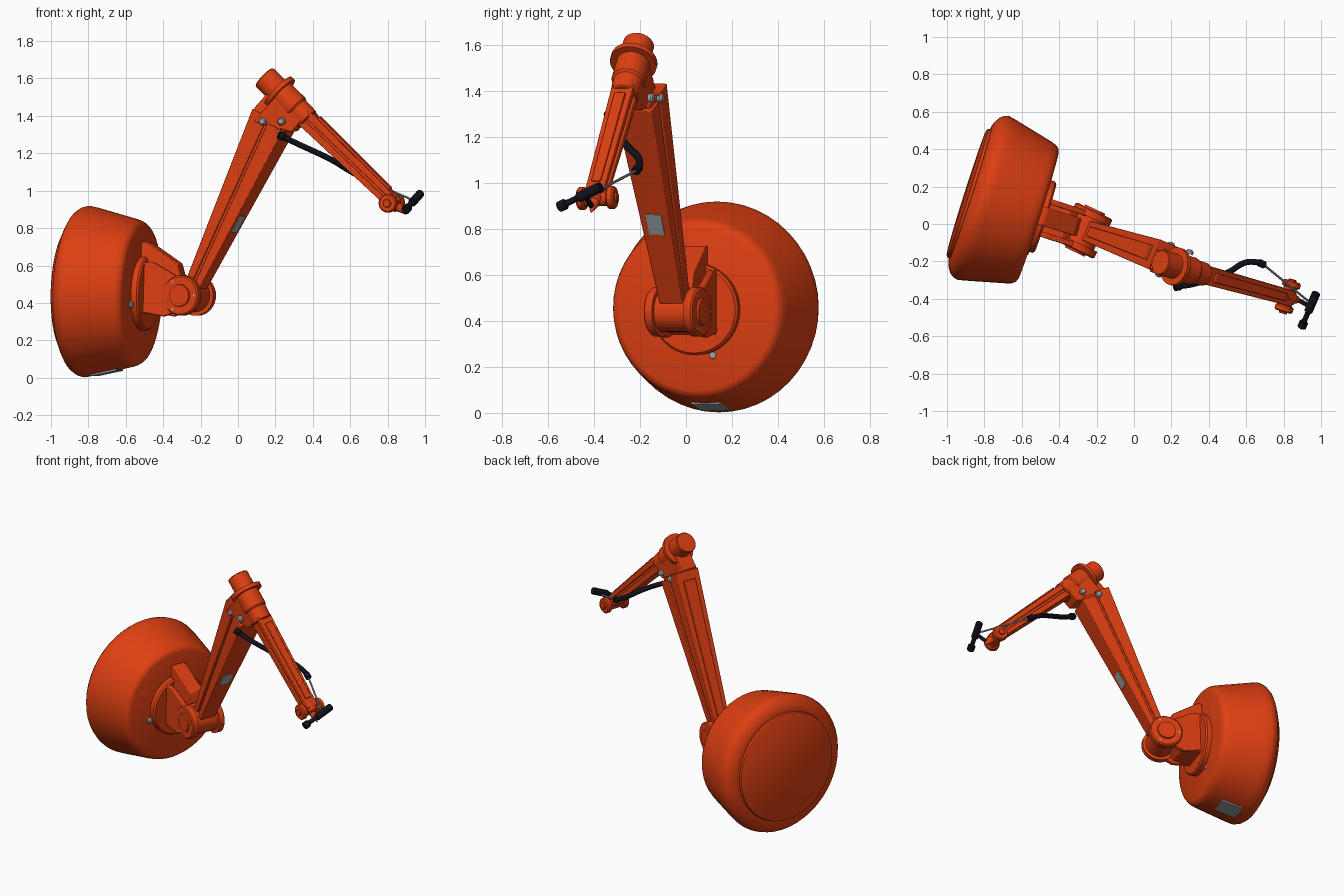
import bpy, bmesh, math
from mathutils import Vector, Matrix

if "Cube" in bpy.data.objects:
    bpy.data.objects.remove(bpy.data.objects["Cube"])

V = Vector

def material(name, rgb):
    m = bpy.data.materials.new(name)
    m.diffuse_color = (*rgb, 1)
    m.use_nodes = True
    m.node_tree.nodes["Principled BSDF"].inputs["Base Color"].default_value = m.diffuse_color
    return m

ORANGE = material("orange_paint", (0.73, 0.05, 0.006))
BLACK = material("black_rubber", (0.006, 0.006, 0.012))
STEEL = material("steel", (0.35, 0.37, 0.39))

def frame(o, x, y):
    """Local frame: X along x, Y close to y."""
    x = V(x).normalized()
    z = x.cross(V(y)).normalized()
    y = z.cross(x)
    m = Matrix((x, y, z)).transposed().to_4x4()
    m.translation = V(o)
    return m

def finish(name, bm, M, mat, bevel=0.0):
    bmesh.ops.recalc_face_normals(bm, faces=bm.faces)
    me = bpy.data.meshes.new(name)
    bm.to_mesh(me)
    bm.free()
    ob = bpy.data.objects.new(name, me)
    bpy.context.collection.objects.link(ob)
    ob.matrix_world = M
    me.materials.append(mat)
    if bevel:
        b = ob.modifiers.new("bevel", 'BEVEL')
        b.width, b.segments = bevel, 2
    bpy.ops.object.select_all(action='DESELECT')
    ob.select_set(True)
    bpy.context.view_layer.objects.active = ob
    bpy.ops.object.shade_smooth_by_angle(angle=math.radians(32))
    return ob

def lathe(name, M, prof, mat=ORANGE, n=32):
    """Spin (x, radius) points around local X."""
    bm = bmesh.new()
    vs = [bm.verts.new((u, 0, r)) for u, r in prof]
    es = [bm.edges.new(p) for p in zip(vs, vs[1:])]
    bmesh.ops.spin(bm, geom=vs + es, cent=(0, 0, 0), axis=(1, 0, 0),
                   angle=math.tau, steps=n)
    bmesh.ops.remove_doubles(bm, verts=bm.verts, dist=1e-5)
    return finish(name, bm, M, mat)

def rod(name, a, b, r, mat=ORANGE, n=24):
    d = V(b) - V(a)
    hint = (0, 0, 1) if abs(d.normalized().z) < 0.9 else (0, 1, 0)
    L = d.length
    c = min(r * 0.2, L * 0.2)
    return lathe(name, frame(a, d, hint), [(0, 0), (0, r - c), (c, r), (L - c, r), (L, r - c), (L, 0)], mat, n)

def taper(name, M, x0, e0, x1, e1, mat=ORANGE, bevel=0.004):
    """Tapered box; each end is (half width, z low, z high)."""
    bm = bmesh.new()
    rings = []
    for x, (h, lo, hi) in ((x0, e0), (x1, e1)):
        rings.append([bm.verts.new((x, y, z)) for y, z in ((-h, lo), (h, lo), (h, hi), (-h, hi))])
    a, b = rings
    bm.faces.new(a)
    bm.faces.new(b)
    for i in range(4):
        j = (i + 1) % 4
        bm.faces.new((a[i], a[j], b[j], b[i]))
    return finish(name, bm, M, mat, bevel)

def slab(name, M, pts, y0, y1, mat=ORANGE, bevel=0.005):
    """Extrude an XZ outline from y0 to y1."""
    bm = bmesh.new()
    f = bm.faces.new([bm.verts.new((x, y0, z)) for x, z in pts])
    g = bmesh.ops.extrude_face_region(bm, geom=[f])["geom"]
    bmesh.ops.translate(bm, vec=(0, y1 - y0, 0), verts=[v for v in g if isinstance(v, bmesh.types.BMVert)])
    return finish(name, bm, M, mat, bevel)

def beam(name, M, x0, h0, w0, x1, h1, w1):
    """Tapered beam of two rails around a recessed core."""
    g = 0.008
    taper(name + "_core", M, x0, (h0 - .012, -w0 * .8, w0 * .8), x1 - .01, (h1 - .012, -w1 * .8, w1 * .8))
    taper(name + "_upper_rail", M, x0, (h0, g, w0), x1, (h1, g, w1))
    taper(name + "_lower_rail", M, x0, (h0, -w0, -g), x1 - .03, (h1, -w1, -g))
    taper(name + "_top_strip", M, x0 + .06, (h0 * .5, 0, w0 + .012), x1 - .06, (h1 * .5, 0, w1 + .012))

def screw(name, p, n):
    n = V(n).normalized()
    lathe(name, frame(p, n, (0, 0, 1)), [(-.01, 0), (-.01, .02), (.004, .02), (.012, .014), (.015, 0)], STEEL, 16)

# Base drum, mounting flange and nameplate
B = frame((-.84, .15, .462), (.953, -.304, -.03), (.304, .953, 0))
lathe("base_drum", B, [(-.058, 0), (-.058, .35), (-.052, .36), (-.038, .364), (-.038, .383), (-.03, .405),
      (-.012, .435), (.01, .452), (.035, .459), (.07, .452), (.29, .398), (.32, .388), (.338, .374),
      (.345, .355), (.345, 0)], n=48)
lathe("mount_flange", B, [(.33, 0), (.33, .2), (.375, .2), (.385, .19), (.385, 0)], n=40)
taper("drum_plate", B, .09, (.065, -.451, -.40), .23, (.065, -.418, -.37), STEEL, .002)
for i, p in enumerate(((-.575, -.15, .39), (-.505, .12, .25))):
    screw(f"flange_screw_{i}", p, (.953, -.304, 0))

# Bracket and gussets joining flange to shoulder
slab("bracket_block", B, [(.38, -.11), (.5, -.10), (.54, -.05), (.54, .06), (.5, .09), (.38, .1)], -.1, .1)
slab("bracket_gusset", B, [(.345, .1), (.345, .275), (.375, .275), (.55, .165), (.57, .1), (.48, .04)], -.045, .055)
for s in (-1, 1):
    slab("bracket_cheek", B, [(.38, -.1), (.38, .17), (.43, .17), (.6, .08), (.6, -.08), (.5, -.12)],
         s * .075, s * .105)

# Shoulder hinge
J, N = V((-.262, -.035, .44)), V((.43, .903, 0)).normalized()
rod("shoulder_hub", J - N * .1, J + N * .1, .088)
for s in (-1, 1):
    H = frame(J + N * s * .075, N * s, (0, 0, 1))
    lathe("shoulder_disc", H, [(0, 0), (0, .108), (.035, .108), (.042, .1), (.042, .06), (.052, .058), (.052, 0)])
    for k in range(3):
        a = math.radians(30 + 120 * k)
        screw("shoulder_screw", H @ V((.036, .085 * math.cos(a), .085 * math.sin(a))), N * s)
        bpy.context.object.scale = (.5, .5, .5)

# Lower arm with label plate
A = frame((-.25, -.04, .44), (.45, -.16, .96), (.39, .92, 0))
beam("lower_arm", A, .06, .055, .045, 1.06, .085, .105)
taper("arm_label", A, .41, (.036, -.071, -.03), .51, (.036, -.077, -.03), STEEL, 0)
AN = V((.39, .92, 0)).normalized()
for c in ((.165, -.19, 1.37), (.265, -.23, 1.37)):
    for s in (-1, 1):
        screw("elbow_screw", V(c) + AN * s * .086, AN * s)

# Elbow housing, collinear with the forearm
F = frame((.14, -.205, 1.607), (.706, -.193, -.682), (.29, .957, .03))
lathe("elbow_housing", F, [(0, 0), (0, .064), (.005, .068), (.105, .068), (.105, .103), (.13, .103), (.13, .074),
      (.24, .074), (.25, .066), (.33, .062), (.335, .055), (.335, 0)], n=36)
taper("elbow_bracket", F, .13, (.07, -.2, 0), .32, (.06, -.1, 0))
taper("elbow_lug", F, .08, (.05, -.15, -.04), .15, (.06, -.17, -.04))

# Forearm and wrist
beam("forearm", F, .31, .05, .046, .98, .042, .036)
W = V((.822, -.387, .935))
FN = V((.29, .957, .03)).normalized()
rod("wrist_hub", W - FN * .085, W + FN * .085, .036)
for s in (-1, 1):
    rod("wrist_disc", W + FN * s * .05, W + FN * s * .085, .05)
    rod("wrist_cap", W + FN * s * .08, W + FN * s * .095, .022)
lathe("tool_tip", F, [(.94, 0), (.94, .04), (1.0, .038), (1.01, .024), (1.035, .02), (1.075, .003), (1.077, 0)], n=24)

# Handle with grip and end block
E1, E2 = V((.895, -.555, .895)), V((.975, -.368, .985))
rod("handle_bar", E1, E2, .014, BLACK, 16)
rod("handle_grip", E1.lerp(E2, .45), E2, .023, BLACK, 20)
rod("handle_end", E1, E1.lerp(E2, .18), .024, BLACK, 20)
rod("handle_stem", (.885, -.41, .9), E1.lerp(E2, .6), .012, BLACK, 16)

# Black hose and steel cable
cu = bpy.data.curves.new("hose", 'CURVE')
cu.dimensions = '3D'
cu.bevel_depth, cu.bevel_resolution, cu.use_fill_caps = .016, 3, True
pts = [(.225, -.335, 1.295), (.32, -.32, 1.25), (.5, -.26, 1.165), (.6, -.205, 1.105), (.685, -.207, 1.06)]
sp = cu.splines.new('BEZIER')
sp.bezier_points.add(len(pts) - 1)
for b, p in zip(sp.bezier_points, pts):
    b.co = p
    b.handle_left_type = b.handle_right_type = 'AUTO'
cu.materials.append(BLACK)
bpy.context.collection.objects.link(bpy.data.objects.new("hose", cu))
rod("hose_fitting_upper", (.215, -.337, 1.3), (.25, -.333, 1.285), .022, BLACK, 16)
rod("hose_fitting_lower", (.665, -.205, 1.07), (.70, -.22, 1.05), .02, BLACK, 16)
rod("cable", (.69, -.215, 1.055), (.935, -.415, .95), .006, STEEL, 10)
